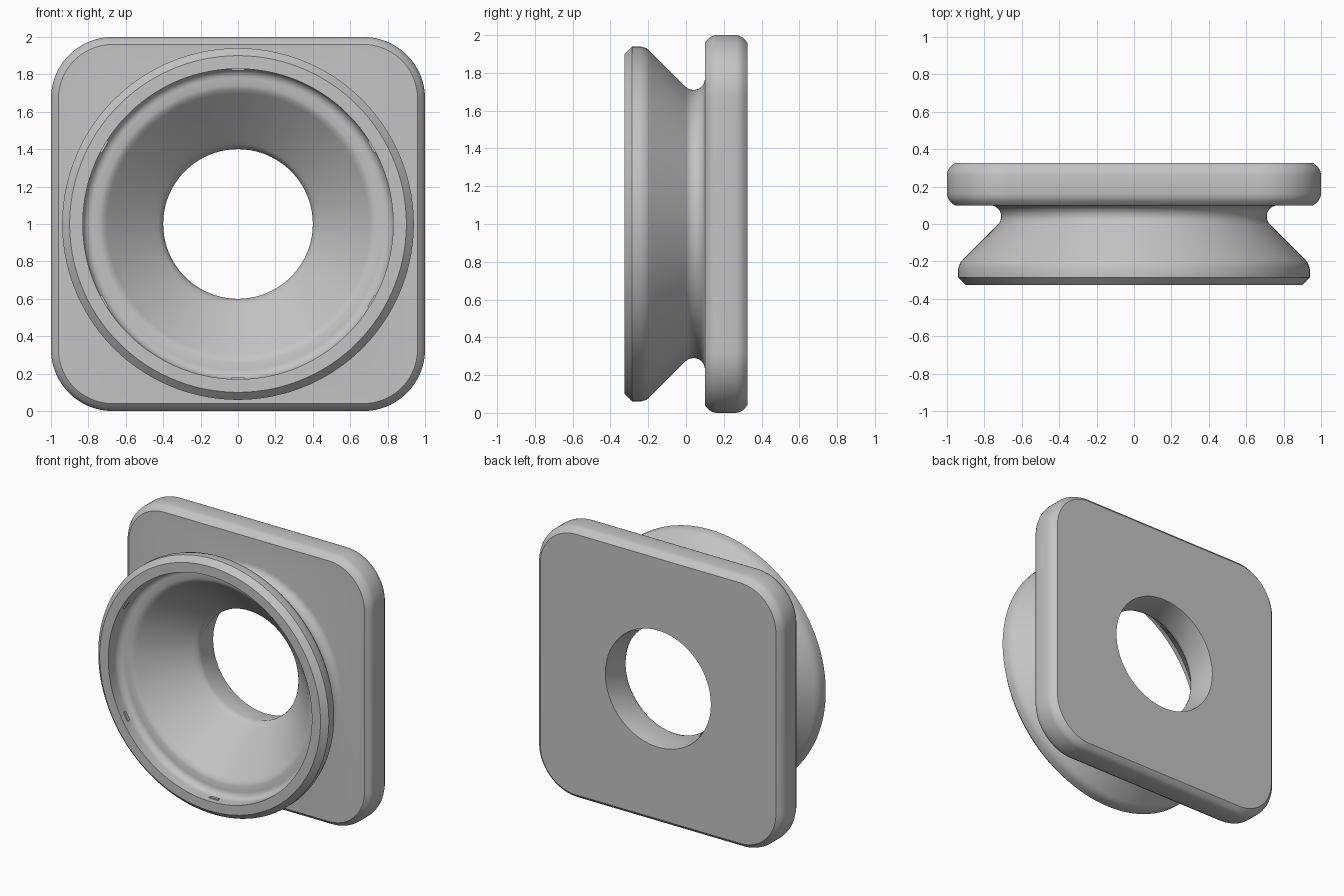
import bpy, bmesh, math
from mathutils import Matrix, Vector

cube = bpy.data.objects.get("Cube")
if cube:
    bpy.data.objects.remove(cube)

grey = bpy.data.materials.new("light_grey")
grey.use_nodes = True
grey.diffuse_color = (0.55, 0.55, 0.55, 1)
grey.node_tree.nodes["Principled BSDF"].inputs["Base Color"].default_value = grey.diffuse_color

CORNER = 32            # points per rounded corner
SIDES = CORNER * 4
CENTRE_Z = 1.0


def ring(core, radius, y):
    """Loop of points: a circle if core is 0, else a rounded square."""
    pts = []
    for q in range(4):
        for k in range(CORNER):
            a = math.pi / 2 * (q + (k + (0.5 if core == 0 else k / (CORNER - 1) - k)
                               if core == 0 else k / (CORNER - 1) * CORNER) / CORNER)
            mid = math.pi / 2 * (q + 0.5)
            cx = math.copysign(core, math.cos(mid))
            cz = math.copysign(core, math.sin(mid))
            pts.append((cx + radius * math.cos(a), y, CENTRE_Z + cz + radius * math.sin(a)))
    return pts


def circle(radius, y):
    return [(radius * math.cos(2 * math.pi * (k + 0.5) / SIDES), y,
             CENTRE_Z + radius * math.sin(2 * math.pi * (k + 0.5) / SIDES))
            for k in range(SIDES)]


def finish(name, bm):
    bmesh.ops.recalc_face_normals(bm, faces=bm.faces)
    mesh = bpy.data.meshes.new(name)
    bm.to_mesh(mesh)
    bm.free()
    mesh.materials.append(grey)
    obj = bpy.data.objects.new(name, mesh)
    bpy.context.collection.objects.link(obj)
    return obj


def arc(cx, cy, r, start, end, steps):
    """Radius and y pairs along an arc, angles in degrees."""
    out = []
    for i in range(steps + 1):
        a = math.radians(start + (end - start) * i / steps)
        out.append((cx + r * math.cos(a), cy + r * math.sin(a)))
    return out


# Square flange: softened edges at back and front
BACK, FRONT = 0.325, 0.10
CORE, ROUND = 0.67, 0.33
edge = [(0.04, 0), (0.015, 0.022), (0.004, 0.042), (0, 0.06)]
loops = [ring(CORE, ROUND - i, BACK - d) for i, d in edge]
loops += [ring(CORE, ROUND - i, FRONT + d) for i, d in reversed(edge)]

# Collar: neck groove, flared outside, chamfered rim
collar = arc(0.77, 0.04, 0.06, 90, 225, 10)
collar += [(0.915, -0.19), (0.931, -0.21), (0.94, -0.24), (0.94, -0.285), (0.90, -0.325)]

# Inside: seat wall, rounded step, funnel and bore
collar += [(0.83, -0.325)]
collar += arc(0.78, -0.255, 0.05, 0, 90, 6)
collar += [(0.74, -0.203), (0.72, -0.195), (0.70, -0.178), (0.45, 0.08),
           (0.425, 0.10), (0.408, 0.12), (0.40, 0.145), (0.43, BACK)]
loops += [circle(r, y) for r, y in collar]

bm = bmesh.new()
verts = [[bm.verts.new(p) for p in loop] for loop in loops]
for i, a in enumerate(verts):
    b = verts[(i + 1) % len(verts)]
    for k in range(SIDES):
        n = (k + 1) % SIDES
        bm.faces.new((a[k], a[n], b[n], b[k]))
housing = finish("flanged_collar", bm)

bpy.ops.object.select_all(action="DESELECT")
housing.select_set(True)
bpy.context.view_layer.objects.active = housing
bpy.ops.object.shade_smooth_by_angle(angle=math.radians(34))

# Six small retaining nubs on the seat wall
bm = bmesh.new()
for k in range(6):
    turn = Matrix.Rotation(math.radians(30 + 60 * k), 4, "Y")
    place = Matrix.Translation(Vector((0, -0.275, CENTRE_Z))) @ turn
    place = place @ Matrix.Translation(Vector((0.83, 0, 0)))
    bmesh.ops.create_cube(bm, size=1, matrix=place @ Matrix.Diagonal((0.02, 0.02, 0.07, 1)))
finish("retaining_nubs", bm)
